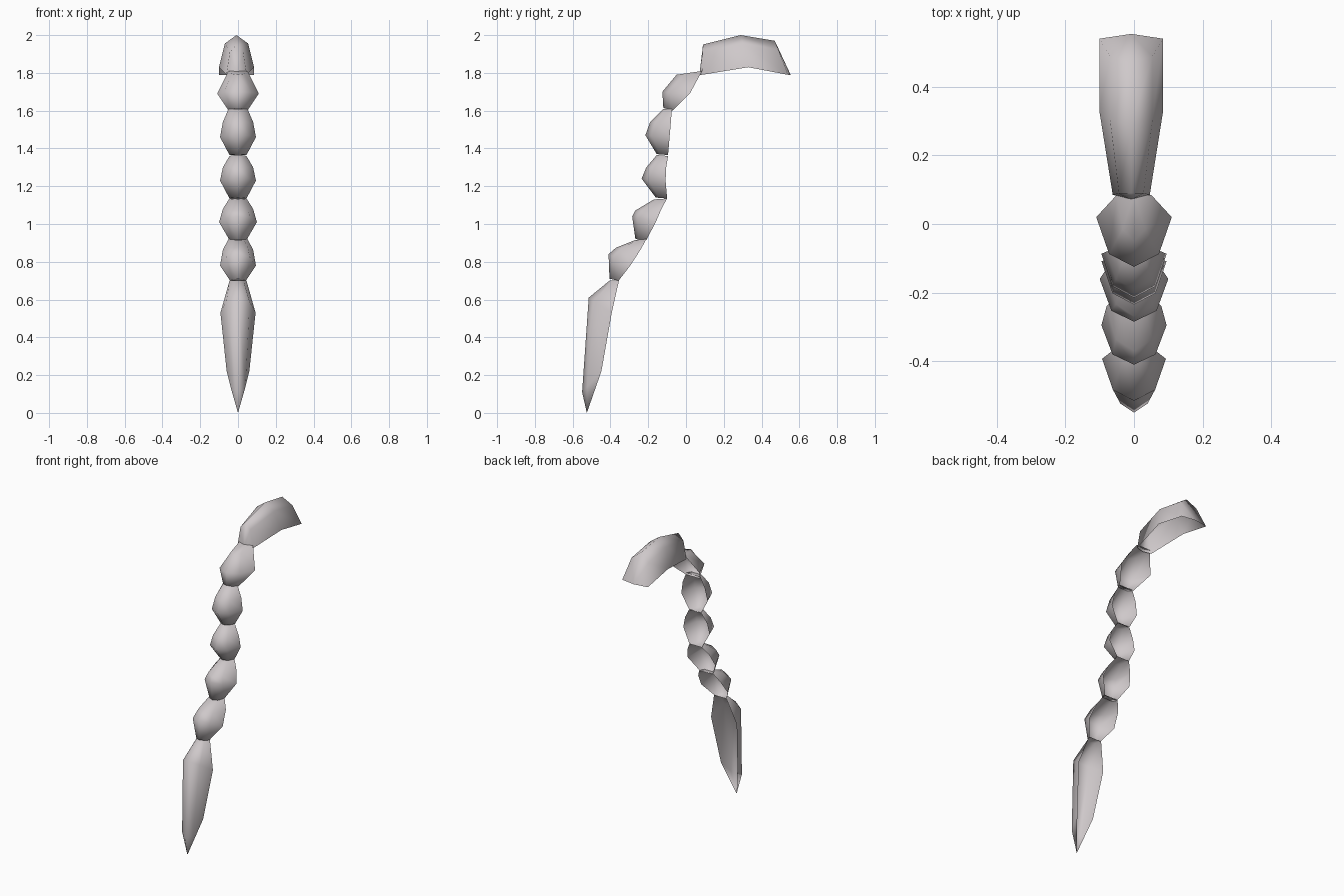
import bpy
import bmesh

cube = bpy.data.objects.get("Cube")
if cube:
    bpy.data.objects.remove(cube, do_unlink=True)

# One pale shell colour
COLOUR = (0.62, 0.58, 0.59, 1.0)
shell = bpy.data.materials.new("pale_grey_shell")
shell.use_nodes = True
shell.diffuse_color = COLOUR
shell.node_tree.nodes["Principled BSDF"].inputs["Base Color"].default_value = COLOUR

SHOULDER_WIDTH = 0.66   # share of the half width
SHOULDER_DEPTH = 0.74   # share of the way from rim to ridge


def plate(name, stations, shift=0.0, bulge=0.0):
    """Loft a hollow ridged plate, open at the back, with closed ends.
    Station = ridge (y, z), rim (y, z), half width; bulge pushes the end rims out in y."""
    bm = bmesh.new()
    rings = []
    for ridge, rim, half in stations:
        mid = [b + (a - b) * SHOULDER_DEPTH for a, b in zip(ridge, rim)]
        section = [(-half, rim), (-half * SHOULDER_WIDTH, mid), (0, ridge),
                   (half * SHOULDER_WIDTH, mid), (half, rim)]
        rings.append([bm.verts.new((x + shift, p[0], p[1])) for x, p in section])
    for a, b in zip(rings, rings[1:]):
        for i in range(len(a) - 1):
            bm.faces.new((a[i], a[i + 1], b[i + 1], b[i]))
    # Fan-shaped end walls
    for ring, station, push in ((rings[0], stations[0], -bulge),
                                (rings[-1], stations[-1], bulge)):
        y, z = station[1]
        centre = bm.verts.new((shift, y + push, z))
        for i in range(len(ring) - 1):
            bm.faces.new((ring[i], ring[i + 1], centre))
    bmesh.ops.remove_doubles(bm, verts=bm.verts, dist=0.0005)
    bmesh.ops.recalc_face_normals(bm, faces=bm.faces)
    for face in bm.faces:
        face.smooth = True
    mesh = bpy.data.meshes.new(name)
    bm.to_mesh(mesh)
    bm.free()
    mesh.materials.append(shell)
    obj = bpy.data.objects.new(name, mesh)
    bpy.context.collection.objects.link(obj)


# Arched plate at the top
plate("root_plate", [
    ((0.09, 1.95), (0.085, 1.79), 0.054),
    ((0.29, 2.0), (0.33, 1.83), 0.093),
    ((0.47, 1.97), (0.54, 1.79), 0.093)], shift=-0.008, bulge=0.014)

# Knuckle-like plates down the limb
plate("upper_segment", [
    ((-0.05, 1.79), (0.085, 1.81), 0.05),
    ((-0.125, 1.70), (0.02, 1.69), 0.11),
    ((-0.12, 1.615), (-0.07, 1.60), 0.05)])

plate("second_segment", [
    ((-0.12, 1.61), (-0.075, 1.61), 0.05),
    ((-0.19, 1.54), (-0.08, 1.54), 0.08),
    ((-0.215, 1.47), (-0.087, 1.46), 0.095),
    ((-0.155, 1.37), (-0.095, 1.365), 0.045)])

plate("third_segment", [
    ((-0.155, 1.365), (-0.095, 1.36), 0.045),
    ((-0.21, 1.30), (-0.105, 1.30), 0.08),
    ((-0.235, 1.24), (-0.108, 1.23), 0.095),
    ((-0.16, 1.14), (-0.10, 1.135), 0.045)])

plate("fourth_segment", [
    ((-0.17, 1.13), (-0.10, 1.135), 0.045),
    ((-0.27, 1.07), (-0.13, 1.08), 0.08),
    ((-0.285, 1.04), (-0.16, 1.01), 0.10),
    ((-0.268, 0.92), (-0.21, 0.915), 0.045)])

plate("fifth_segment", [
    ((-0.27, 0.915), (-0.21, 0.92), 0.05),
    ((-0.37, 0.875), (-0.24, 0.865), 0.08),
    ((-0.41, 0.84), (-0.295, 0.78), 0.095),
    ((-0.405, 0.71), (-0.357, 0.70), 0.042)])

# Long pointed blade at the bottom
plate("tip_blade", [
    ((-0.405, 0.70), (-0.355, 0.70), 0.045),
    ((-0.515, 0.61), (-0.393, 0.53), 0.093),
    ((-0.55, 0.11), (-0.448, 0.22), 0.06),
    ((-0.525, 0.0), (-0.525, 0.0), 0.0)])
